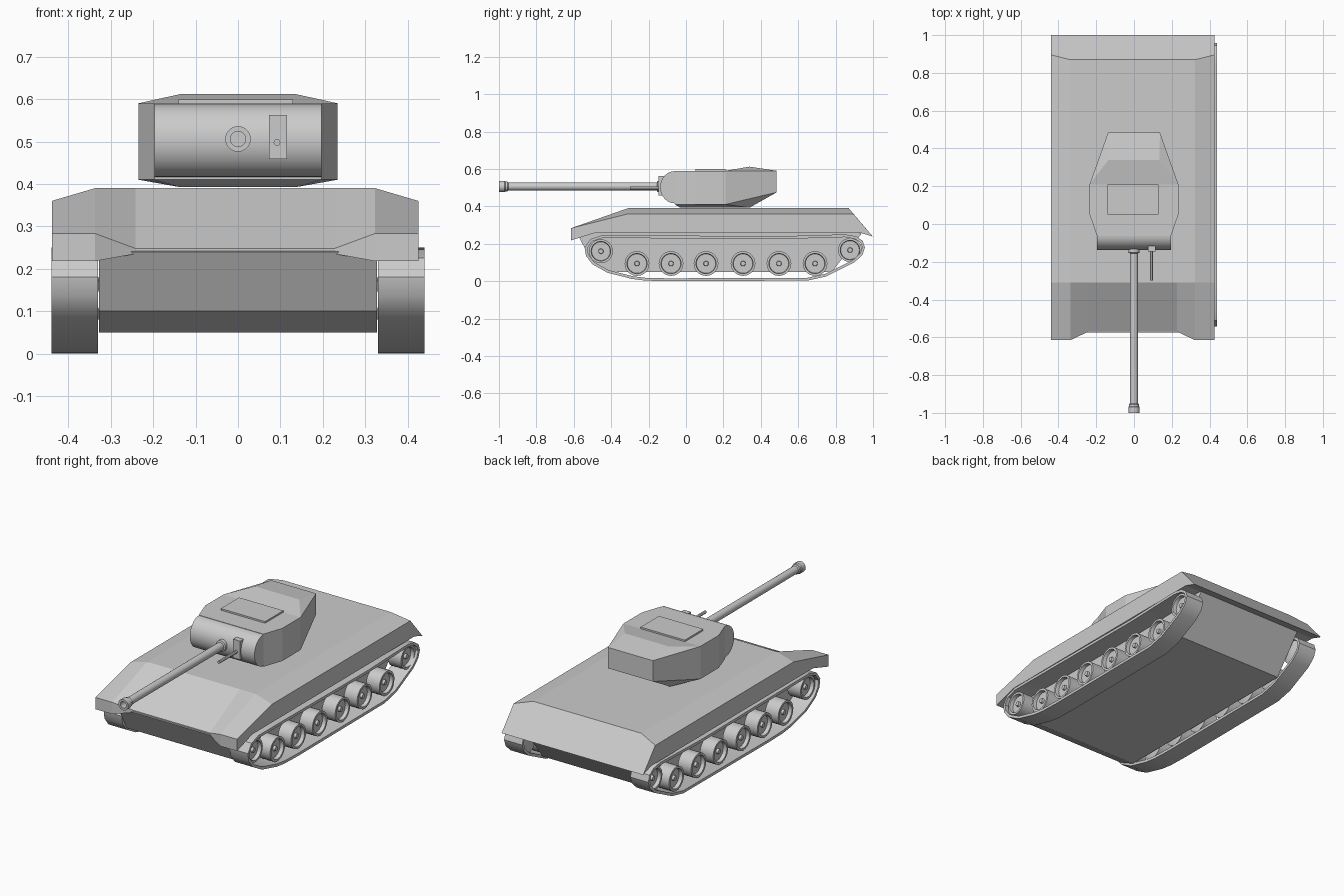
import bpy, bmesh, math

if "Cube" in bpy.data.objects:
    bpy.data.objects.remove(bpy.data.objects["Cube"])


def make(name, verts, faces, smooth=False):
    bm = bmesh.new()
    vs = [bm.verts.new(v) for v in verts]
    for f in faces:
        bm.faces.new([vs[i] for i in f])
    bmesh.ops.remove_doubles(bm, verts=bm.verts, dist=1e-5)
    bmesh.ops.dissolve_degenerate(bm, dist=1e-5, edges=bm.edges)
    bmesh.ops.recalc_face_normals(bm, faces=bm.faces)
    mesh = bpy.data.meshes.new(name)
    bm.to_mesh(mesh)
    bm.free()
    ob = bpy.data.objects.new(name, mesh)
    bpy.context.collection.objects.link(ob)
    if smooth:
        bpy.ops.object.select_all(action='DESELECT')
        ob.select_set(True)
        bpy.context.view_layer.objects.active = ob
        bpy.ops.object.shade_smooth_by_angle(angle=math.radians(30))
    return ob


def extrude_x(name, profile, x0, x1, smooth=False):
    """Extrude a (y, z) outline along x."""
    n = len(profile)
    verts = [(x, y, z) for x in (x0, x1) for y, z in profile]
    faces = [(i, (i + 1) % n, n + (i + 1) % n, n + i) for i in range(n)]
    faces += [tuple(range(n)), tuple(range(n, 2 * n))]
    return make(name, verts, faces, smooth)


def lathe(name, profile, centre, axis, sign=1, n=24):
    """Spin (radius, distance) points about the x or y axis."""
    cx, cy, cz = centre
    verts = []
    for r, d in profile:
        for k in range(n):
            a = 2 * math.pi * k / n
            u, w = r * math.cos(a), r * math.sin(a)
            verts.append((cx + sign * d, cy + u, cz + w) if axis == 'x'
                         else (cx + u, cy + sign * d, cz + w))
    faces = [(j * n + k, j * n + (k + 1) % n, (j + 1) * n + (k + 1) % n, (j + 1) * n + k)
             for j in range(len(profile) - 1) for k in range(n)]
    return make(name, verts, faces, True)


def box(name, x0, x1, y0, y1, z0, z1):
    return extrude_x(name, [(y0, z0), (y1, z0), (y1, z1), (y0, z1)], x0, x1)


# Upper hull: four stations, half section from bottom centre round to the deck
columns = [0.235, 0.33, 0.432, 0.432, 0.33, 0.235]
stations = [
    [(-.57, .235), (-.615, .218), (-.615, .218), (-.615, .283), (-.615, .283), (-.57, .248)],
    [(-.48, .26)] * 3 + [(-.31, .36), (-.31, .39), (-.31, .39)],
    [(.93, .26)] * 3 + [(.895, .36), (.87, .39), (.87, .39)],
    [(1.0, .237)] * 6,
]
verts = []
for st in stations:
    half = [(x, y, z) for x, (y, z) in zip(columns, st)]
    verts += [(x - .007, y, z) for x, y, z in half]
    verts += [(-x - .007, y, z) for x, y, z in reversed(half)]
faces = [(s * 12 + i, s * 12 + (i + 1) % 12, s * 12 + 12 + (i + 1) % 12, s * 12 + 12 + i)
         for s in range(2) for i in range(12)]
# The last station collapses to a line, so close it with single faces
r, e = 24, 36
faces += [(r, r + 1, e + 1, e), (r + 1, r + 2, e + 2, e + 1), (r + 2, r + 3, e + 2),
          (r + 3, r + 4, e + 1, e + 2), (r + 4, r + 5, e, e + 1), (r + 5, r + 6, e + 11, e),
          (r + 6, r + 7, e + 10, e + 11), (r + 7, r + 8, e + 9, e + 10), (r + 8, r + 9, e + 9),
          (r + 9, r + 10, e + 10, e + 9), (r + 10, r + 11, e + 11, e + 10), (r + 11, r, e, e + 11)]
faces += [(1, 2, 3, 4), (0, 1, 4, 5), (0, 5, 6, 11), (11, 6, 7, 10), (10, 7, 8, 9)]
make("upper_hull", verts, faces)

# Lower hull tub
extrude_x("lower_hull", [(-.575, .24), (-.50, .10), (-.40, .05), (.78, .05), (.94, .255),
                         (.85, .28), (-.45, .28)], -.328, .328)

# Track belts: outer outline and an inward offset copy
belt = [(-.3, .245), (-.45, .245), (-.51, .225), (-.542, .18), (-.535, .135), (-.50, .09),
        (-.42, .045), (-.29, .012), (-.22, .003), (-.1, 0), (.65, .003), (.75, .025),
        (.90, .10), (.943, .14), (.957, .18), (.945, .215), (.91, .24), (.85, .25), (.5, .24)]
n = len(belt)
inner = []
for i, (y, z) in enumerate(belt):
    (ay, az), (by, bz) = belt[i - 1], belt[(i + 1) % n]
    dy, dz = by - ay, bz - az
    k = .015 / math.hypot(dy, dz)
    inner.append((y - dz * k, z + dy * k))
for side, label in ((1, "right"), (-1, "left")):
    verts = [(side * x, y, z) for loop, x in ((belt, .33), (belt, .44), (inner, .44), (inner, .33))
             for y, z in loop]
    faces = [(a * n + i, a * n + (i + 1) % n, (a + 1) % 4 * n + (i + 1) % n, (a + 1) % 4 * n + i)
             for a in range(4) for i in range(n)]
    make(label + "_track", verts, faces, True)

    # Dished wheels: idler, six road wheels, drive wheel
    wheels = [(-.455, .16, .064)] + [(y, .094, .066) for y in (-.262, -.08, .107, .305, .497, .69)]
    wheels.append((.877, .166, .064))
    for i, (y, z, rad) in enumerate(wheels):
        lathe(f"{label}_wheel_{i + 1}",
              [(0, .325), (rad, .345), (rad, .425), (rad * .82, .425), (rad * .78, .405),
               (.014, .405), (.012, .418), (0, .418)], (0, y, z), 'x', side)

# Turret: wall rim, sloped underside, raised rear roof
plan = [(.197, -.06), (.235, .05), (.235, .21), (.137, .485)]
plan += [(-x, y) for x, y in reversed(plan)]
top = [(x, y, .59) for x, y in plan]
low = [(x, y, .475 if y > .4 else .41) for x, y in plan]
base = [(.14, -.03, .393), (.14, .34, .393), (-.14, .34, .393), (-.14, -.03, .393)]
ridge = [(.135, .34, .612), (-.135, .34, .612)]
faces = [(i, (i + 1) % 8, 8 + (i + 1) % 8, 8 + i) for i in range(8)]
faces += [(0, 1, 2, 5, 6, 7), (2, 5, 21, 20), (3, 4, 21, 20), (2, 3, 20), (4, 5, 21)]
faces += [(16, 17, 18, 19), (8, 15, 19, 16), (11, 12, 18, 17),
          (8, 9, 16), (9, 10, 17, 16), (10, 11, 17), (12, 13, 18), (13, 14, 19, 18), (14, 15, 19)]
make("turret", top + low + base + ridge, faces)

# Roof hatch
box("turret_hatch", -.14, .13, .05, .21, .585, .599)

# Rounded gun mantlet
arc = [(-.06 - .078 * math.sin(a), .502 + .086 * math.cos(a))
       for a in (math.pi * i / 16 for i in range(17))]
extrude_x("mantlet", arc + [(-.03, .416), (-.03, .588)], -.197, .197, True)

# Main gun with collar, muzzle ring and open bore
lathe("main_gun", [(0, .10), (.03, .10), (.03, .152), (.022, .155), (.021, .95), (.026, .955),
                   (.026, .965), (.03, .97), (.03, 1.0), (.018, 1.0), (.018, .93), (0, .93)],
      (0, 0, .506), 'y', -1)

# Coaxial gun and its plate
box("coaxial_plate", .073, .115, -.146, -.10, .459, .562)
lathe("coaxial_gun", [(0, .13), (.008, .13), (.008, .30), (0, .30)], (.092, 0, .498), 'y', -1, 12)
